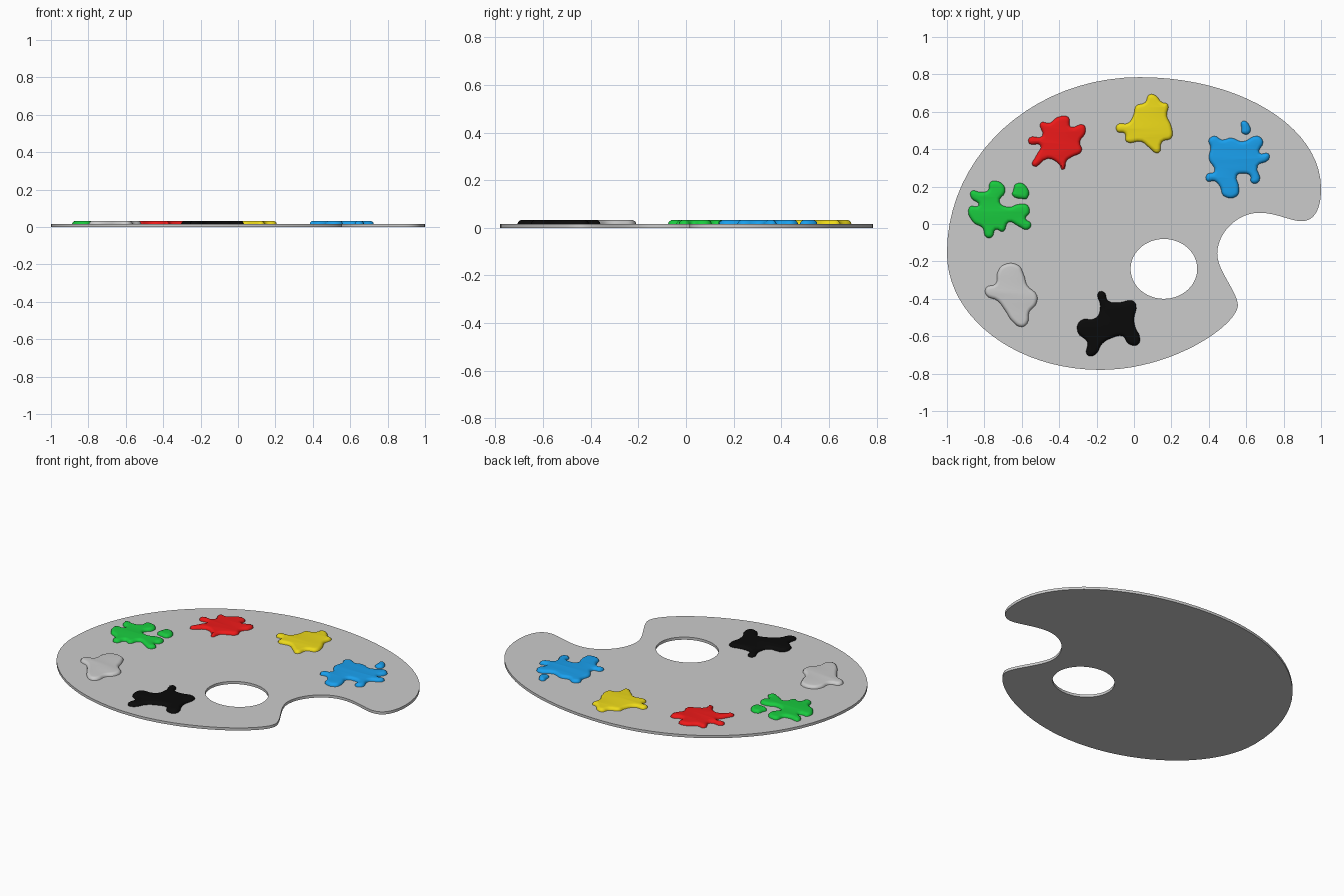
import bpy, bmesh

if "Cube" in bpy.data.objects:
    bpy.data.objects.remove(bpy.data.objects["Cube"])

BOARD_TOP = 0.016
PAINT_TOP = 0.033
ROUND = 0.02


def new_curve(name, resolution):
    cu = bpy.data.curves.new(name, 'CURVE')
    cu.dimensions = '2D'
    cu.fill_mode = 'BOTH'
    cu.resolution_u = resolution
    ob = bpy.data.objects.new(name, cu)
    bpy.context.collection.objects.link(ob)
    return ob


def add_spline(cu, points, handles=None):
    sp = cu.splines.new('BEZIER')
    sp.bezier_points.add(len(points) - 1)
    sp.use_cyclic_u = True
    for i, (bp, p) in enumerate(zip(sp.bezier_points, points)):
        bp.co = (*p, 0)
        kind = 'FREE' if handles else 'AUTO'
        bp.handle_left_type = bp.handle_right_type = kind
        if handles:
            bp.handle_left = (*handles[i][0], 0)
            bp.handle_right = (*handles[i][1], 0)


def to_mesh(ob):
    bpy.ops.object.select_all(action='DESELECT')
    ob.select_set(True)
    bpy.context.view_layer.objects.active = ob
    bpy.ops.object.convert(target='MESH')
    return bpy.context.object


def material(name, rgb):
    m = bpy.data.materials.new(name)
    m.diffuse_color = (*rgb, 1)
    m.use_nodes = True
    m.node_tree.nodes["Principled BSDF"].inputs["Base Color"].default_value = m.diffuse_color
    return m


def paint(name, rgb, *outlines):
    """Rounded flat puddle of paint, trimmed where it meets the board."""
    ob = new_curve(name, 4)
    cu = ob.data
    for pts in outlines:
        add_spline(cu, pts)
    cu.bevel_depth = ROUND
    cu.bevel_resolution = 3
    cu.offset = -ROUND
    ob = to_mesh(ob)
    bm = bmesh.new()
    bm.from_mesh(ob.data)
    bmesh.ops.remove_doubles(bm, verts=bm.verts, dist=1e-5)
    bmesh.ops.bisect_plane(bm, geom=bm.verts[:] + bm.edges[:] + bm.faces[:],
                           plane_co=(0, 0, 0), plane_no=(0, 0, 1), clear_inner=True)
    for v in bm.verts:
        v.co.z = BOARD_TOP + v.co.z / ROUND * (PAINT_TOP - BOARD_TOP)
    bm.to_mesh(ob.data)
    bm.free()
    ob.data.materials.clear()
    ob.data.materials.append(material(name, rgb))
    bpy.ops.object.shade_smooth_by_angle(angle=1.0)


# Board: kidney outline with a thumb hole
board = new_curve("palette_board", 20)
outline = [(0.03, .785), (-1, -.155), (-.18, -.78), (.555, -.44),
           (.445, -.16), (.67, .06), (.895, .015), (1, .19)]
handles = [((.565, .785), (-.54, .785)), ((-1, .365), (-1, -.5)),
           ((-.63, -.78), (.2, -.78)), ((.54, -.55), (.56, -.37)),
           ((.445, -.25), (.445, -.05)), ((.55, .06), (.76, .06)),
           ((.84, .015), (.965, .015)), ((1, .08), (1, .52))]
add_spline(board.data, outline, handles)
cx, cy, rx, ry, k = .16, -.24, .178, .16, .5523
hole = [(cx + rx, cy), (cx, cy + ry), (cx - rx, cy), (cx, cy - ry)]
hole_handles = [((cx + rx, cy - k * ry), (cx + rx, cy + k * ry)),
                ((cx + k * rx, cy + ry), (cx - k * rx, cy + ry)),
                ((cx - rx, cy + k * ry), (cx - rx, cy - k * ry)),
                ((cx - k * rx, cy - ry), (cx + k * rx, cy - ry))]
add_spline(board.data, hole, hole_handles)
board.data.extrude = BOARD_TOP / 2
board = to_mesh(board)
for v in board.data.vertices:
    v.co.z += BOARD_TOP / 2
bpy.ops.object.shade_smooth_by_angle(angle=0.5)

# Paint puddles
paint("red_paint", (.85, .01, .01), [
    (-.41, .57), (-.35, .57), (-.34, .52), (-.27, .53), (-.26, .49), (-.29, .44), (-.28, .39),
    (-.33, .36), (-.36, .34), (-.38, .29), (-.40, .32), (-.46, .35), (-.54, .31), (-.52, .37),
    (-.50, .42), (-.56, .43), (-.56, .46), (-.49, .47), (-.50, .54), (-.45, .54)])
paint("yellow_paint", (.85, .7, .01), [
    (.11, .69), (.15, .65), (.18, .64), (.175, .58), (.20, .52), (.20, .46), (.15, .44),
    (.13, .38), (.08, .41), (.04, .44), (-.04, .44), (-.05, .485), (-.09, .495), (-.09, .53),
    (-.03, .54), (0, .59), (.01, .63), (.06, .65), (.08, .69)])
paint("blue_paint", (.01, .35, .85), [
    (.43, .47), (.47, .45), (.52, .46), (.58, .44), (.66, .47), (.69, .44), (.67, .38),
    (.72, .375), (.72, .345), (.66, .31), (.67, .23), (.63, .22), (.62, .26), (.58, .27),
    (.55, .26), (.56, .20), (.55, .15), (.48, .15), (.46, .20), (.43, .23), (.39, .23),
    (.39, .265), (.43, .28), (.40, .35), (.41, .41), (.40, .45)],
    [(.58, .55), (.62, .52), (.615, .485), (.58, .485), (.575, .51)])
paint("green_paint", (.01, .6, .05), [
    (-.75, .23), (-.70, .21), (-.69, .17), (-.72, .12), (-.67, .09), (-.62, .105), (-.57, .10),
    (-.56, .06), (-.58, .03), (-.55, 0), (-.57, -.03), (-.62, -.01), (-.67, .01), (-.70, -.04),
    (-.74, -.03), (-.76, -.07), (-.79, -.07), (-.81, -.02), (-.86, .01), (-.88, .09),
    (-.83, .10), (-.87, .14), (-.87, .175), (-.82, .17), (-.78, .18), (-.77, .22)],
    [(-.63, .215), (-.58, .205), (-.57, .14), (-.60, .135), (-.65, .155), (-.645, .18)])
paint("white_paint", (.55, .55, .55), [
    (-.70, -.22), (-.62, -.22), (-.59, -.27), (-.57, -.33), (-.52, -.38), (-.525, -.43),
    (-.56, -.47), (-.57, -.53), (-.60, -.55), (-.65, -.52), (-.69, -.46), (-.73, -.41),
    (-.79, -.38), (-.79, -.34), (-.74, -.32), (-.73, -.26)])
paint("black_paint", (.003, .003, .003), [
    (-.19, -.365), (-.16, -.365), (-.14, -.41), (-.08, -.42), (-.01, -.41), (.01, -.43),
    (0, -.51), (.01, -.56), (.03, -.60), (.02, -.645), (-.03, -.64), (-.06, -.60), (-.12, -.61),
    (-.17, -.64), (-.21, -.70), (-.25, -.70), (-.25, -.63), (-.30, -.58), (-.29, -.52),
    (-.20, -.50), (-.18, -.44)])
